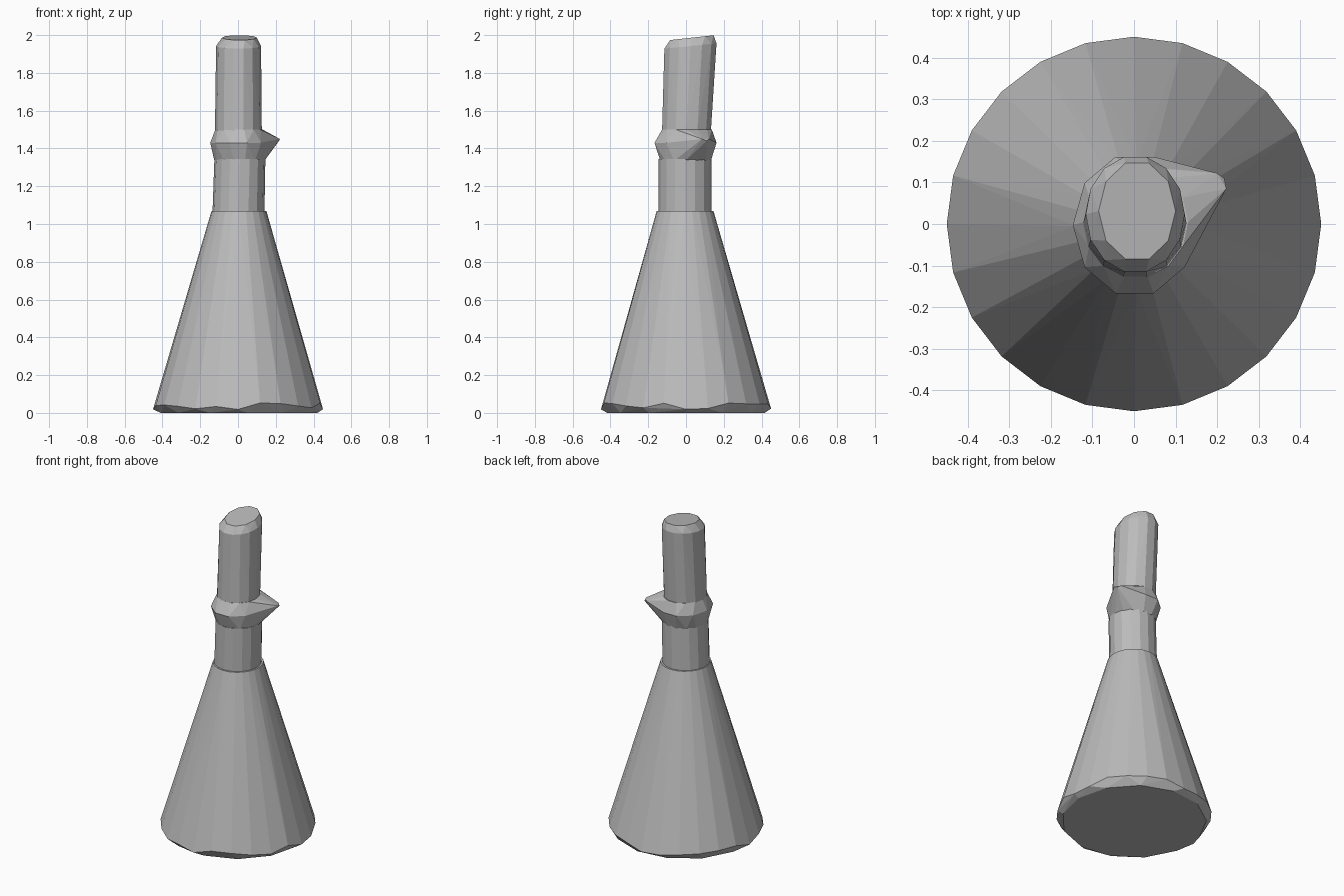
import bpy, bmesh, math, random

random.seed(4)
cube = bpy.data.objects.get("Cube")
if cube:
    bpy.data.objects.remove(cube, do_unlink=True)

grey = bpy.data.materials.new("plain grey")
grey.use_nodes = True
colour = (0.5, 0.5, 0.5, 1)
grey.diffuse_color = colour
grey.node_tree.nodes["Principled BSDF"].inputs["Base Color"].default_value = colour


def ring(x0, x1, y0, y1, z, sides, tilt=0.0, jitter=0.0):
    """Elliptical ring filling the given bounds; tilt raises the back."""
    points = []
    for i in range(sides):
        a = math.tau * i / sides
        x = (x0 + x1) / 2 + (x1 - x0) / 2 * math.cos(a)
        y = (y0 + y1) / 2 + (y1 - y0) / 2 * math.sin(a)
        points.append((x, y, z + tilt * y + random.uniform(-jitter, jitter)))
    return points


def faceted(name, points):
    """Flat-faced convex solid wrapped around the points."""
    bm = bmesh.new()
    for p in points:
        bm.verts.new(p)
    hull = bmesh.ops.convex_hull(bm, input=bm.verts)
    loose = set(hull["geom_interior"]) | set(hull["geom_unused"])
    bmesh.ops.delete(bm, geom=[v for v in loose if isinstance(v, bmesh.types.BMVert)],
                     context='VERTS')
    bmesh.ops.recalc_face_normals(bm, faces=bm.faces)
    mesh = bpy.data.meshes.new(name)
    bm.to_mesh(mesh)
    bm.free()
    mesh.materials.append(grey)
    obj = bpy.data.objects.new(name, mesh)
    bpy.context.collection.objects.link(obj)
    return obj


# Conical body with an uneven chamfer at the foot
faceted("flask_body",
        ring(-.42, .42, -.42, .42, 0, 13)
        + ring(-.45, .45, -.45, .45, .035, 24, jitter=.02)
        + ring(-.14, .15, -.155, .145, 1.07, 24))

# Short neck
faceted("flask_neck",
        ring(-.135, .14, -.145, .135, 1.06, 16)
        + ring(-.125, .145, -.145, .135, 1.345, 16))

# Bulging collar drawn out into a pouring lip
faceted("collar_with_lip",
        ring(-.125, .14, -.14, .135, 1.335, 14)
        + ring(-.147, .15, -.175, .17, 1.43, 10)
        + ring(-.12, .13, -.13, .14, 1.5, 14)
        + [(.2, .122, 1.45), (.222, .085, 1.45), (.217, .11, 1.44)])

# Stopper leaning back, with a chamfered sloping top
faceted("stopper",
        ring(-.122, .126, -.13, .135, 1.49, 14)
        + ring(-.116, .122, -.118, .165, 1.94, 14, tilt=.1)
        + ring(-.085, .1, -.09, .152, 1.983, 10, tilt=.11))
